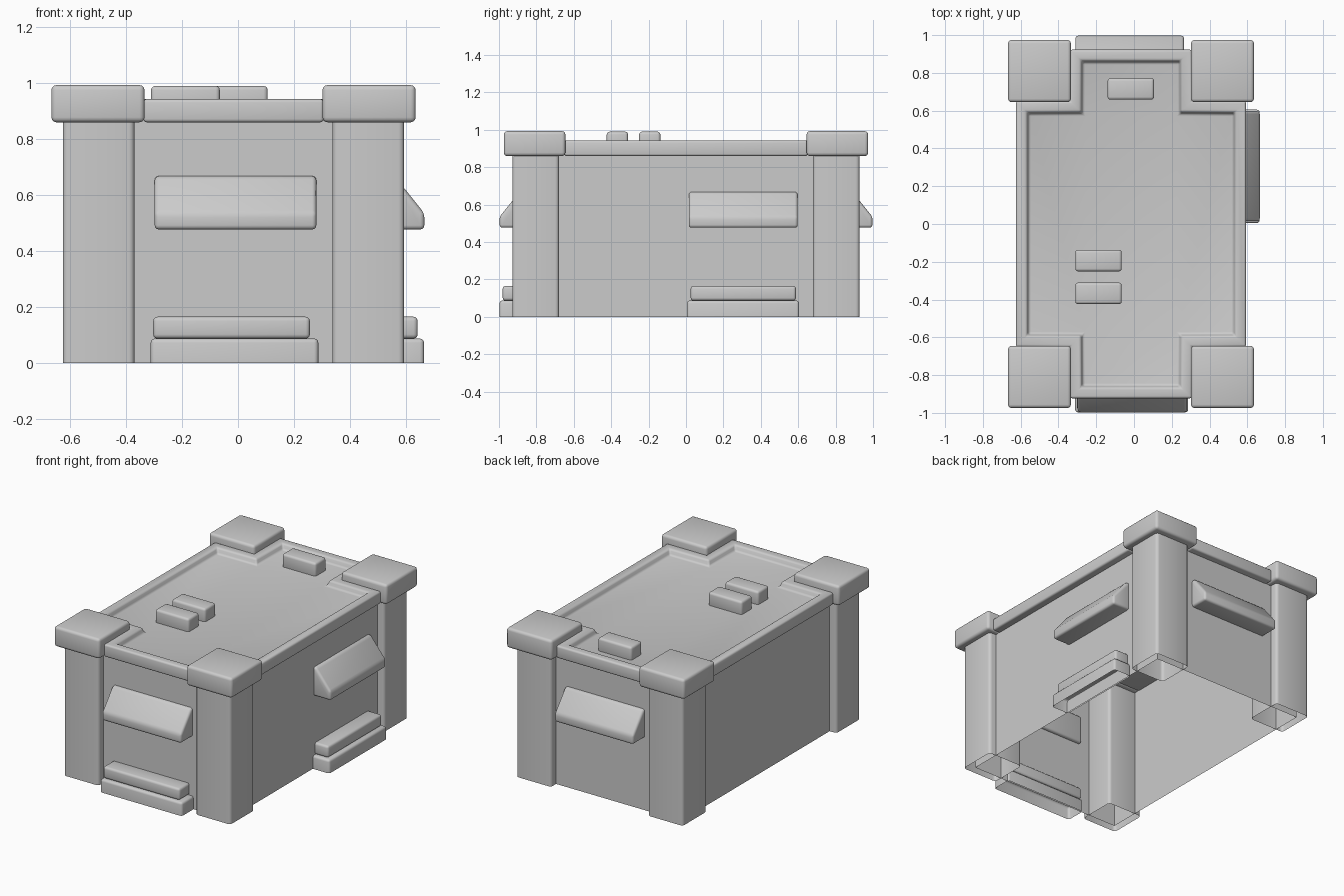
import bpy, bmesh
from mathutils import Vector

if "Cube" in bpy.data.objects:
    bpy.data.objects.remove(bpy.data.objects["Cube"])

CX = -0.016  # middle of the hut in x


def finish(name, bm, bevel=0.0, segments=3):
    """Bevel the hard edges, then turn the bmesh into a smooth-shaded object."""
    bmesh.ops.recalc_face_normals(bm, faces=bm.faces)
    if bevel:
        edges = [e for e in bm.edges
                 if len(e.link_faces) == 2 and e.calc_face_angle(0) > 0.3]
        bmesh.ops.bevel(bm, geom=edges, offset=bevel, segments=segments,
                        profile=0.5, affect='EDGES', clamp_overlap=True)
    mesh = bpy.data.meshes.new(name)
    bm.to_mesh(mesh)
    bm.free()
    obj = bpy.data.objects.new(name, mesh)
    bpy.context.collection.objects.link(obj)
    bpy.ops.object.select_all(action='DESELECT')
    obj.select_set(True)
    bpy.context.view_layer.objects.active = obj
    bpy.ops.object.shade_smooth_by_angle(angle=0.7)
    return obj


def box(name, x, y, z, bevel=0.02, open_bottom=False, open_top=False):
    """Box from (min, max) ranges, optionally without bottom or top."""
    bm = bmesh.new()
    bmesh.ops.create_cube(bm, size=1)
    for v in bm.verts:
        v.co = Vector([r[0] if c < 0 else r[1] for c, r in zip(v.co, (x, y, z))])
    bm.normal_update()
    gone = [f for f in bm.faces if (open_bottom and f.normal.z < -0.9)
            or (open_top and f.normal.z > 0.9)]
    if gone:
        bmesh.ops.delete(bm, geom=gone, context='FACES_ONLY')
    return finish(name, bm, bevel)


def prism(name, points, direction, bevel):
    """Extrude a closed outline along a vector."""
    bm = bmesh.new()
    face = bm.faces.new([bm.verts.new(p) for p in points])
    ext = bmesh.ops.extrude_face_region(bm, geom=[face], use_keep_orig=True)
    bmesh.ops.translate(bm, vec=direction,
                        verts=[v for v in ext['geom'] if isinstance(v, bmesh.types.BMVert)])
    return finish(name, bm, bevel)


# Walls: shell open below
box("walls", (CX - 0.56, CX + 0.56), (-0.875, 0.875), (0, 0.875),
    bevel=0, open_bottom=True, open_top=True)

# Corner columns and their caps
for sx, side in ((-1, "left"), (1, "right")):
    for sy, end in ((-1, "front"), (1, "back")):
        def span(mid, s, a, b):
            return tuple(sorted((mid + s * a, mid + s * b)))
        box(f"column_{end}_{side}", span(CX, sx, 0.354, 0.61),
            span(0, sy, 0.679, 0.928), (0, 0.9), 0.02, True, True)
        box(f"cap_{end}_{side}", span(CX, sx, 0.318, 0.651),
            span(0, sy, 0.645, 0.974), (0.86, 0.993), 0.018)

# Roof: cross-shaped slab with a raised rim around a sunken floor
ox, oy, ix, iy = 0.609, 0.923, 0.322, 0.65
outline = [(ix, -oy), (ix, -iy), (ox, -iy), (ox, iy), (ix, iy), (ix, oy),
           (-ix, oy), (-ix, iy), (-ox, iy), (-ox, -iy), (-ix, -iy), (-ix, -oy)]
bm = bmesh.new()
base = bm.faces.new([bm.verts.new((CX + x, y, 0.86)) for x, y in outline])
ext = bmesh.ops.extrude_face_region(bm, geom=[base], use_keep_orig=True)
bmesh.ops.translate(bm, vec=(0, 0, 0.083),
                    verts=[v for v in ext['geom'] if isinstance(v, bmesh.types.BMVert)])
top = [f for f in ext['geom'] if isinstance(f, bmesh.types.BMFace)]
bmesh.ops.recalc_face_normals(bm, faces=bm.faces)
bmesh.ops.inset_region(bm, faces=top, thickness=0.056, use_even_offset=True)
bmesh.ops.inset_region(bm, faces=top, thickness=0.012, use_even_offset=True)
for v in top[0].verts:
    v.co.z = 0.905
finish("roof", bm, 0.012)

# Small roof vents
for i, (x, y) in enumerate(((-0.017, 0.715), (-0.188, -0.194), (-0.188, -0.367))):
    box(f"roof_vent_{i + 1}", (x - 0.123, x + 0.123), (y - 0.057, y + 0.057),
        (0.89, 0.99), 0.015)

# Sloped awnings: profile as (distance out from the wall, height)
profile = [(-0.02, 0.477), (0.122, 0.477), (0.122, 0.535), (0.015, 0.668), (-0.02, 0.668)]
prism("awning_front", [(-0.298, -0.875 - d, z) for d, z in profile], (0.578, 0, 0), 0.015)
prism("awning_back", [(-0.31, 0.875 + d, z) for d, z in profile], (0.575, 0, 0), 0.015)
prism("awning_right", [(CX + 0.56 + d, 0.015, z) for d, z in profile], (0, 0.582, 0), 0.015)

# Doorsteps at the front and right side
box("front_step_lower", (-0.312, 0.287), (-0.997, -0.865), (0, 0.087), 0.015, True)
box("front_step_upper", (-0.303, 0.257), (-0.98, -0.865), (0.087, 0.165), 0.015)
box("right_step_lower", (0.535, 0.665), (0.005, 0.605), (0, 0.087), 0.015, True)
box("right_step_upper", (0.535, 0.642), (0.025, 0.588), (0.087, 0.165), 0.015)
